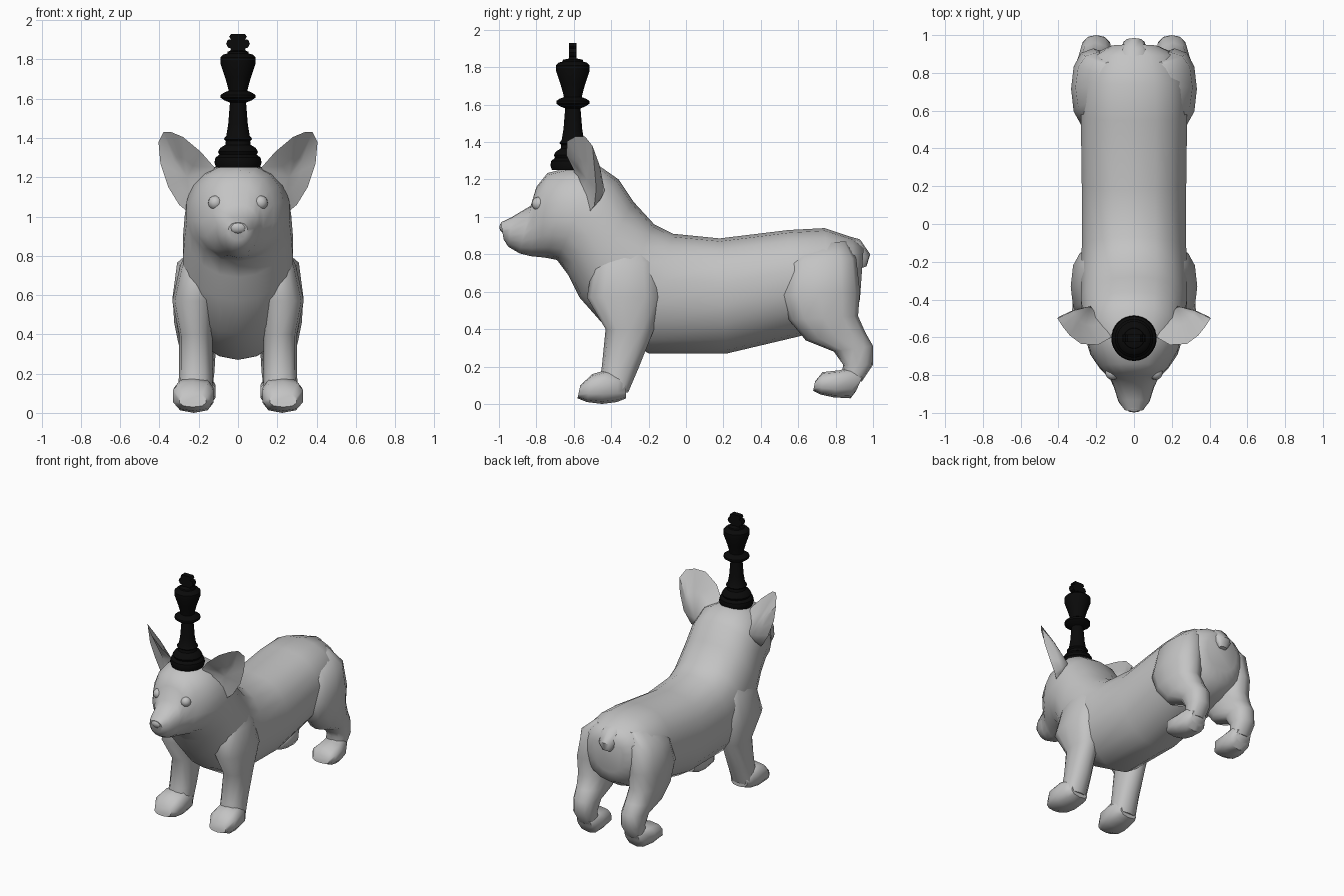
import bpy, bmesh, math
from mathutils import Vector, Matrix

if "Cube" in bpy.data.objects:
    bpy.data.objects.remove(bpy.data.objects["Cube"])


def material(name, v):
    m = bpy.data.materials.new(name)
    m.diffuse_color = (v, v, v, 1)
    m.use_nodes = True
    m.node_tree.nodes["Principled BSDF"].inputs["Base Color"].default_value = m.diffuse_color
    return m


GREY = material("soft_grey", 0.55)
BLACK = material("black", 0.003)


def finish(name, bm, mat, angle=35):
    bmesh.ops.recalc_face_normals(bm, faces=bm.faces)
    me = bpy.data.meshes.new(name)
    bm.to_mesh(me)
    bm.free()
    me.materials.append(mat)
    ob = bpy.data.objects.new(name, me)
    bpy.context.collection.objects.link(ob)
    bpy.ops.object.select_all(action='DESELECT')
    ob.select_set(True)
    bpy.context.view_layer.objects.active = ob
    bpy.ops.object.shade_smooth_by_angle(angle=math.radians(angle))
    return ob


def loft(name, rings, mat=GREY, side=1, n=14, power=0.85, low=None, angle=50):
    """Skin rounded rings: (y1, z1, y2, z2, x centre, half width).
    low is the roundness of the half next to the first point."""
    bm = bmesh.new()
    loops = []
    for y1, z1, y2, z2, cx, w in rings:
        loop = []
        for i in range(n):
            a = math.tau * i / n
            c, s = math.cos(a), math.sin(a)
            p = low if low and c < 0 else power
            c = math.copysign(abs(c) ** p, c)
            s = math.copysign(abs(s) ** p, s)
            t = (1 + c) / 2
            loop.append(bm.verts.new((side * (cx + w * s),
                                      y1 + (y2 - y1) * t, z1 + (z2 - z1) * t)))
        loops.append(loop)
    for a, b in zip(loops, loops[1:]):
        for i in range(n):
            j = (i + 1) % n
            bm.faces.new((a[i], a[j], b[j], b[i]))
    bm.faces.new(loops[0])
    bm.faces.new(loops[-1])
    return finish(name, bm, mat, angle)


def ball(name, loc, scale, seg=16):
    bm = bmesh.new()
    bmesh.ops.create_uvsphere(bm, u_segments=seg, v_segments=seg // 2, radius=1)
    bmesh.ops.transform(bm, verts=bm.verts,
                        matrix=Matrix.Translation(loc) @ Matrix.Diagonal((*scale, 1)))
    return finish(name, bm, GREY, 60)


# Torso, neck and head in one skin, from rump to nose
loft("body", [
    (.93, .56, .95, .84, 0, .13),
    (.91, .48, .89, .89, 0, .22),
    (.80, .41, .74, .94, 0, .275),
    (.60, .36, .55, .93, 0, .285),
    (.22, .27, .18, .885, 0, .28),
    (-.20, .27, -.07, .91, 0, .28),
    (-.42, .40, -.17, .96, 0, .285),
    (-.57, .57, -.28, 1.08, 0, .285),
    (-.63, .69, -.36, 1.20, 0, .275),
    (-.69, .77, -.46, 1.27, 0, .265),
    (-.74, .78, -.62, 1.265, 0, .235),
    (-.78, .785, -.74, 1.235, 0, .185),
    (-.83, .79, -.80, 1.16, 0, .13),
    (-.89, .805, -.83, 1.06, 0, .108),
    (-.95, .84, -.93, 1.00, 0, .083),
    (-.975, .88, -.99, .97, 0, .05),
], n=18, low=1.0)
ball("nose", (0, -.965, .945), (.05, .033, .035), 12)

# Stub tail
loft("tail", [
    (.82, .80, .82, .91, 0, .085),
    (.90, .76, .93, .88, 0, .075),
    (.92, .74, .985, .80, 0, .058),
    (.935, .725, .965, .735, 0, .03),
], n=10)

for side, tag in ((1, "left"), (-1, "right")):
    # Front leg and paw
    loft("front_leg_" + tag, [
        (-.42, .90, -.24, .90, .17, .06),
        (-.50, .74, -.15, .76, .20, .095),
        (-.53, .57, -.13, .57, .225, .110),
        (-.43, .40, -.17, .40, .215, .085),
        (-.45, .20, -.25, .20, .215, .085),
        (-.47, .06, -.31, .06, .22, .09),
    ], side=side, n=12)
    loft("front_paw_" + tag, [
        (-.32, .03, -.32, .13, .22, .07),
        (-.37, .01, -.36, .17, .22, .098),
        (-.45, .00, -.43, .18, .225, .105),
        (-.53, .01, -.50, .16, .23, .105),
        (-.58, .03, -.565, .10, .23, .07),
    ], side=side, n=10, power=.75)
    # Hind leg and paw
    loft("hind_leg_" + tag, [
        (.60, .85, .86, .87, .13, .07),
        (.54, .75, .91, .78, .19, .12),
        (.50, .58, .93, .60, .215, .118),
        (.55, .45, .92, .47, .215, .11),
        (.64, .34, .96, .38, .205, .10),
        (.79, .28, 1.0, .31, .20, .085),
        (.84, .21, 1.0, .21, .20, .08),
        (.83, .13, .94, .12, .20, .07),
    ], side=side, n=12)
    loft("hind_paw_" + tag, [
        (.91, .07, .95, .16, .20, .06),
        (.88, .03, .91, .20, .20, .085),
        (.79, .035, .82, .18, .21, .10),
        (.72, .05, .73, .17, .215, .10),
        (.68, .07, .69, .12, .215, .07),
    ], side=side, n=10, power=.75)
    # Cupped ear: rim, hollow front and rounded back
    rim = [(.12, -.60, 1.25), (.19, -.64, 1.33), (.28, -.635, 1.405),
           (.34, -.59, 1.43), (.38, -.54, 1.43), (.405, -.50, 1.38),
           (.395, -.49, 1.27), (.355, -.48, 1.15), (.30, -.49, 1.06),
           (.24, -.53, 1.01), (.15, -.60, 1.08)]
    bm = bmesh.new()
    edge = [bm.verts.new((side * x, y, z)) for x, y, z in rim]
    for target, amount, shift in (((.26, -.53, 1.20), .55, 0),
                                  ((.23, -.435, 1.14), .45, .01)):
        target = Vector(target)
        ring = []
        for c in rim:
            p = Vector(c).lerp(target, amount)
            ring.append(bm.verts.new((side * p.x, p.y + shift, p.z)))
        tip = bm.verts.new((side * target.x, target.y, target.z))
        for i in range(len(rim)):
            j = (i + 1) % len(rim)
            bm.faces.new((edge[i], edge[j], ring[j], ring[i]))
            bm.faces.new((ring[i], ring[j], tip))
    finish("ear_" + tag, bm, GREY, 45)
    # Eye
    ball("eye_" + tag, (side * .115, -.788, 1.07), (.037, .037, .037))

# Turned chess piece standing on the head
PY = -.605
profile = [(0, 1.25), (.112, 1.25), (.12, 1.275), (.115, 1.30), (.095, 1.315),
           (.102, 1.33), (.09, 1.35), (.065, 1.365), (.062, 1.385), (.073, 1.395),
           (.06, 1.41), (.05, 1.47), (.041, 1.58), (.07, 1.592), (.088, 1.605),
           (.088, 1.62), (.07, 1.632), (.048, 1.64), (.052, 1.66), (.066, 1.71),
           (.09, 1.78), (.09, 1.81), (.075, 1.825), (.055, 1.83), (.053, 1.84),
           (.03, 1.845), (0, 1.85)]
bm = bmesh.new()
verts = [bm.verts.new((r, PY, z)) for r, z in profile]
edges = [bm.edges.new(p) for p in zip(verts, verts[1:])]
bmesh.ops.spin(bm, geom=verts + edges, cent=(0, PY, 0), axis=(0, 0, 1),
               angle=math.tau, steps=32)
bmesh.ops.remove_doubles(bm, verts=bm.verts, dist=.0005)
finish("chess_piece", bm, BLACK)

# Flared cross on top of the piece
half = [(.045, 1.835), (.035, 1.855), (.05, 1.86), (.06, 1.88),
        (.052, 1.90), (.035, 1.902), (.045, 1.915), (.035, 1.93)]
bm = bmesh.new()
outline = half + [(-x, z) for x, z in reversed(half)]
face = bm.faces.new([bm.verts.new((x, PY - .02, z)) for x, z in outline])
out = bmesh.ops.extrude_face_region(bm, geom=[face])
bmesh.ops.translate(bm, vec=(0, .04, 0),
                    verts=[v for v in out["geom"] if isinstance(v, bmesh.types.BMVert)])
finish("chess_cross", bm, BLACK)
